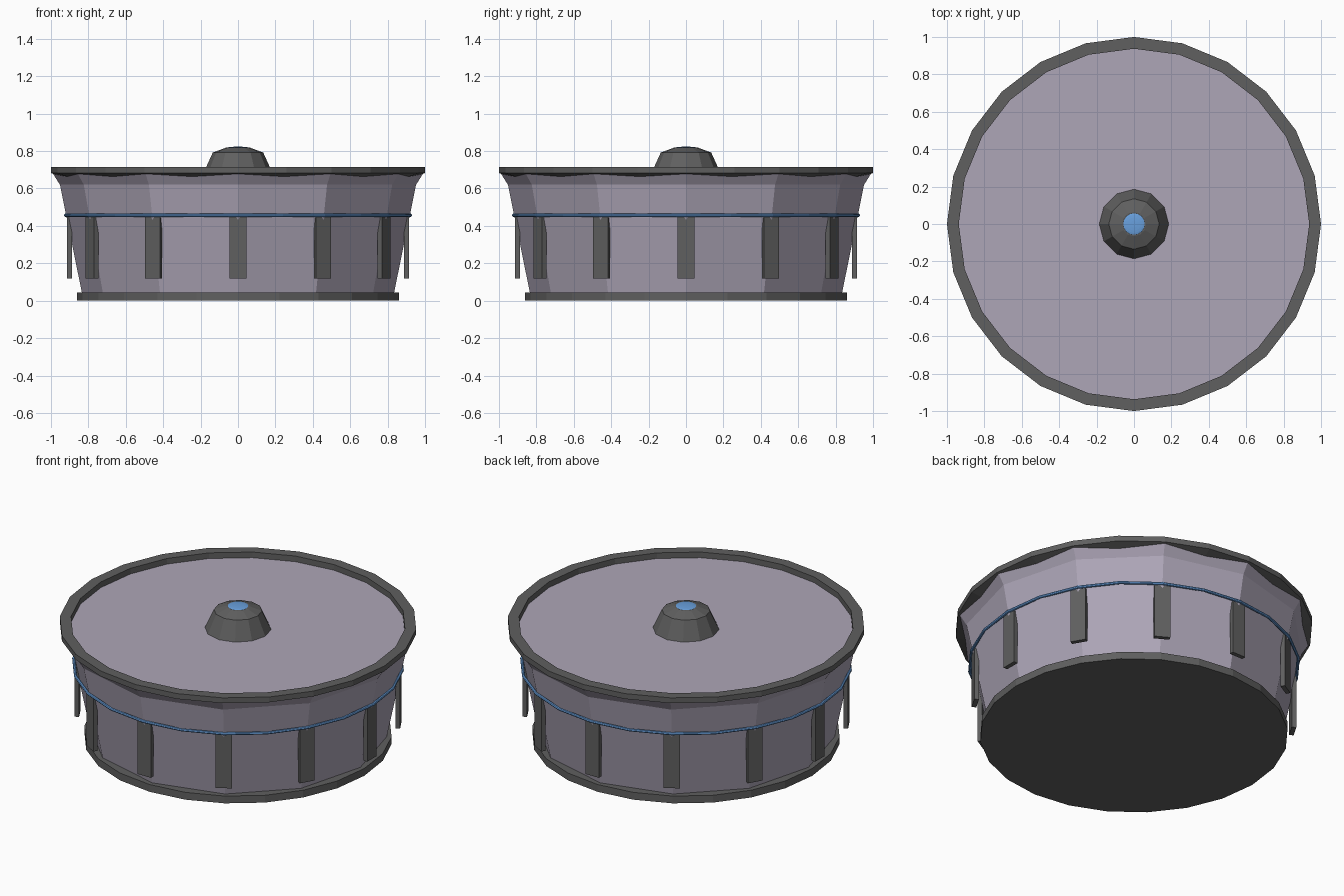
import bpy, bmesh, math
from mathutils import Matrix

if "Cube" in bpy.data.objects:
    bpy.data.objects.remove(bpy.data.objects["Cube"])


def material(name, rgb):
    m = bpy.data.materials.new(name)
    m.diffuse_color = (*rgb, 1)
    m.use_nodes = True
    m.node_tree.nodes["Principled BSDF"].inputs["Base Color"].default_value = m.diffuse_color
    return m


LILAC = material("lilac", (0.42, 0.38, 0.475))
GREY = material("dark grey", (0.115, 0.115, 0.115))
BLUE = material("blue", (0.14, 0.35, 0.72))


def add(name, bm, mat):
    bmesh.ops.recalc_face_normals(bm, faces=bm.faces)
    me = bpy.data.meshes.new(name)
    bm.to_mesh(me)
    bm.free()
    me.materials.append(mat)
    ob = bpy.data.objects.new(name, me)
    bpy.context.collection.objects.link(ob)
    return ob


def lathe(name, profile, sides, mat, ring=False):
    """Revolve (radius, z) points; a ring closes on itself, otherwise both ends are capped."""
    bm = bmesh.new()
    loops = [[bm.verts.new((r * math.cos(2 * math.pi * i / sides),
                            r * math.sin(2 * math.pi * i / sides), z))
              for i in range(sides)] for r, z in profile]
    pairs = list(zip(loops, loops[1:]))
    if ring:
        pairs.append((loops[-1], loops[0]))
    else:
        bm.faces.new(loops[0])
        bm.faces.new(loops[-1])
    for a, b in pairs:
        for i in range(sides):
            j = (i + 1) % sides
            bm.faces.new((a[i], a[j], b[j], b[i]))
    return add(name, bm, mat)


# Flared twelve-sided drum, its cap is the recessed top
lathe("body", [(0.832, 0.03), (0.952, 0.62), (0.99, 0.68)], 12, LILAC)

# Foot plate and upper rim
lathe("base", [(0.862, 0), (0.862, 0.045)], 24, GREY)
lathe("rim", [(0.937, 0.715), (1.0, 0.715), (1.0, 0.682), (0.945, 0.663), (0.937, 0.67)],
      24, GREY, ring=True)

# Thin glowing band
lathe("band", [(0.922 + 0.009 * math.cos(k * math.pi / 4), 0.457 + 0.009 * math.sin(k * math.pi / 4))
               for k in range(8)], 24, BLUE, ring=True)

# Twelve upright ribs on the drum corners
for k in range(12):
    bm = bmesh.new()
    bmesh.ops.create_cube(bm, size=1, matrix=Matrix.Rotation(k * math.pi / 6, 4, 'Z')
                          @ Matrix.Translation((0.901, 0, 0.283))
                          @ Matrix.Diagonal((0.026, 0.09, 0.33, 1)))
    add(f"rib_{k + 1}", bm, GREY)

# Central knob with a blue lens
lathe("knob", [(0.188, 0.675), (0.135, 0.792), (0.065, 0.818)], 12, GREY)
bm = bmesh.new()
bmesh.ops.create_uvsphere(bm, u_segments=16, v_segments=10, radius=0.06,
                          matrix=Matrix.Translation((0, 0, 0.816)) @ Matrix.Diagonal((1, 1, 0.13, 1)))
add("lens", bm, BLUE)
